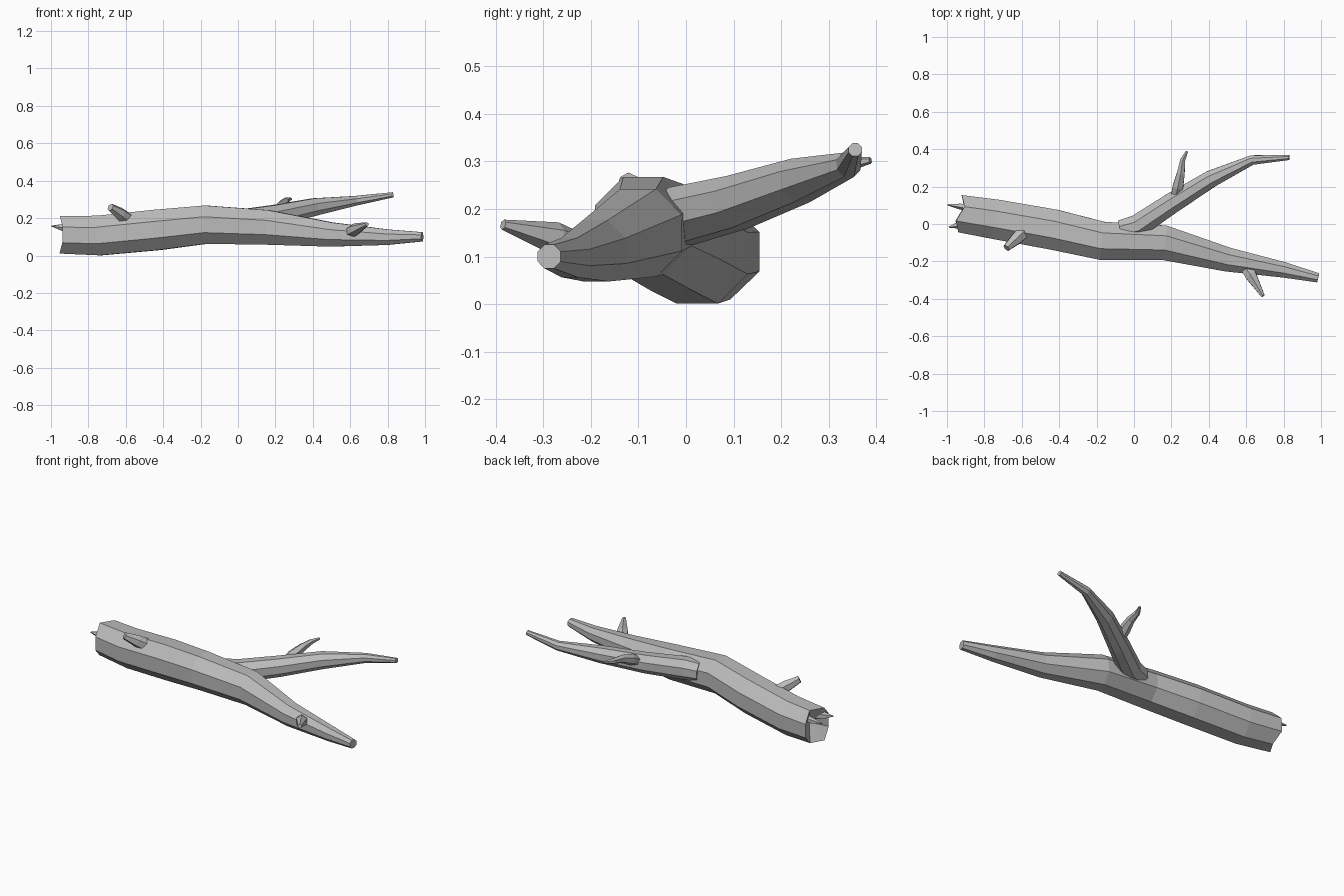
import bpy, bmesh, math
from mathutils import Vector

cube = bpy.data.objects.get("Cube")
if cube:
    bpy.data.objects.remove(cube, do_unlink=True)

GREY = (0.5, 0.5, 0.5, 1)
bark = bpy.data.materials.new("grey bark")
bark.use_nodes = True
bark.diffuse_color = GREY
bark.node_tree.nodes["Principled BSDF"].inputs["Base Color"].default_value = GREY


def limb(name, stations, sides=8, ragged=0.0, hollow=0.0):
    """Tapered tube through (x, y, z, radius) stations, rings square to the path."""
    bm = bmesh.new()
    pts = [Vector(s[:3]) for s in stations]
    rings = []
    for i, (p, s) in enumerate(zip(pts, stations)):
        along = (pts[min(i + 1, len(pts) - 1)] - pts[max(i - 1, 0)]).normalized()
        side = along.cross(Vector((0, 0, 1))).normalized()
        up = side.cross(along)
        ring = []
        for k in range(sides):
            a = math.tau * (k + 0.5) / sides
            v = p + (side * math.cos(a) + up * math.sin(a)) * s[3]
            if i == 0:
                v += along * ragged * math.cos(3 * a)
            ring.append(bm.verts.new(v))
        rings.append(ring)
    for lo, hi in zip(rings, rings[1:]):
        for k in range(sides):
            n = (k + 1) % sides
            bm.faces.new((lo[k], lo[n], hi[n], hi[k]))
    # End caps fan around a centre point, pushed inward on the broken end
    inward = (pts[1] - pts[0]).normalized() * hollow
    for ring, centre in ((rings[0], pts[0] + inward), (rings[-1], pts[-1])):
        c = bm.verts.new(centre)
        for k in range(sides):
            bm.faces.new((ring[k], ring[(k + 1) % sides], c))
    bmesh.ops.recalc_face_normals(bm, faces=bm.faces)
    mesh = bpy.data.meshes.new(name)
    bm.to_mesh(mesh)
    bm.free()
    mesh.materials.append(bark)
    obj = bpy.data.objects.new(name, mesh)
    bpy.context.collection.objects.link(obj)
    return obj


# Main trunk with a broken, hollowed butt end
limb("trunk", [
    (-0.93, 0.055, 0.11, 0.108), (-0.74, 0.025, 0.107, 0.115),
    (-0.43, -0.03, 0.137, 0.117), (-0.17, -0.09, 0.165, 0.111),
    (0.16, -0.10, 0.15, 0.1), (0.5, -0.19, 0.112, 0.07),
    (0.8, -0.245, 0.098, 0.045), (0.985, -0.288, 0.1, 0.027),
], ragged=0.018, hollow=0.06)

# Side branch
limb("side_branch", [
    (-0.07, -0.035, 0.18, 0.06), (0.02, -0.01, 0.185, 0.066),
    (0.2, 0.11, 0.215, 0.06), (0.41, 0.24, 0.26, 0.05),
    (0.63, 0.342, 0.293, 0.028), (0.83, 0.356, 0.325, 0.015),
])

# Twig stubs
limb("branch_twig", [
    (0.225, 0.15, 0.235, 0.03), (0.235, 0.2, 0.26, 0.033),
    (0.25, 0.27, 0.285, 0.024), (0.26, 0.34, 0.295, 0.016),
    (0.283, 0.388, 0.302, 0.007),
], sides=6)
limb("upper_stub", [
    (-0.59, -0.04, 0.19, 0.04), (-0.63, -0.08, 0.222, 0.035),
    (-0.682, -0.128, 0.258, 0.021),
], sides=6)
limb("lower_twig", [
    (0.58, -0.21, 0.115, 0.028), (0.625, -0.275, 0.138, 0.035),
    (0.69, -0.385, 0.167, 0.011),
], sides=6)

# Splinters on the broken end
limb("splinter_back", [(-0.86, 0.085, 0.15, 0.024), (-0.93, 0.095, 0.153, 0.017),
                       (-0.998, 0.103, 0.157, 0.003)], sides=5)
limb("splinter_front", [(-0.87, 0.01, 0.145, 0.028), (-0.94, -0.005, 0.15, 0.02),
                        (-0.99, -0.017, 0.155, 0.003)], sides=5)
